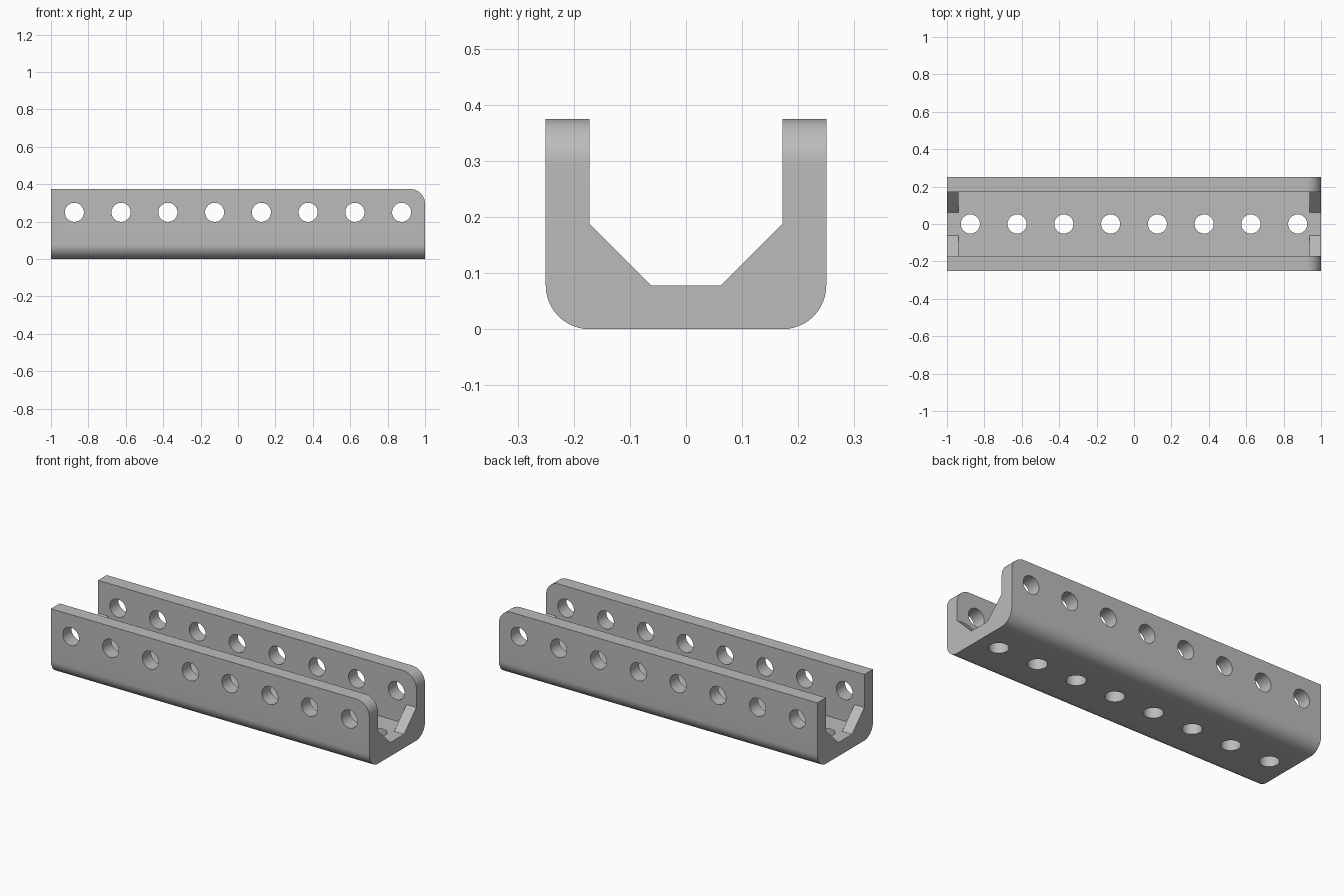
import bpy
import bmesh
from math import pi, radians
from mathutils import Matrix, Vector

if "Cube" in bpy.data.objects:
    bpy.data.objects.remove(bpy.data.objects["Cube"])

HALF_W, HEIGHT, WALL = 0.25, 0.375, 0.078
INNER = HALF_W - WALL
GUSSET_T, GUSSET_H = 0.0625, 0.11
HOLE_R, HOLE_Z, PITCH, COUNT = 0.051, 0.25, 0.25, 8

metal = bpy.data.materials.new("plain_grey")
metal.use_nodes = True
grey = (0.5, 0.5, 0.5, 1)
metal.diffuse_color = grey
metal.node_tree.nodes["Principled BSDF"].inputs["Base Color"].default_value = grey


def make_object(name, bm):
    bmesh.ops.recalc_face_normals(bm, faces=bm.faces)
    mesh = bpy.data.meshes.new(name)
    bm.to_mesh(mesh)
    bm.free()
    mesh.materials.append(metal)
    ob = bpy.data.objects.new(name, mesh)
    bpy.context.collection.objects.link(ob)
    return ob


def extrude_profile(bm, points, x0, x1):
    """Extrude a (y, z) outline along x."""
    face = bm.faces.new([bm.verts.new((x0, y, z)) for y, z in points])
    out = bmesh.ops.extrude_face_region(bm, geom=[face])
    moved = [v for v in out["geom"] if isinstance(v, bmesh.types.BMVert)]
    bmesh.ops.translate(bm, vec=(x1 - x0, 0, 0), verts=moved)


def round_edges(bm, test, radius):
    edges = [e for e in bm.edges if all(test(v.co) for v in e.verts)]
    bmesh.ops.bevel(bm, geom=edges, offset=radius, segments=12,
                    profile=0.5, affect="EDGES")


# U-shaped channel with rounded lower edges and rounded wall tips at one end
bm = bmesh.new()
half = [(HALF_W, 0), (HALF_W, HEIGHT), (INNER, HEIGHT), (INNER, WALL)]
extrude_profile(bm, half + [(-y, z) for y, z in reversed(half)], -1, 1)
round_edges(bm, lambda c: c.x > 0.99 and c.z > HEIGHT - 0.001, 0.08)
for side in (-1, 1):
    round_edges(bm, lambda c: c.z < 0.001 and c.y * side > HALF_W - 0.001, WALL)
channel = make_object("channel", bm)

# Corner gussets, sunk into the floor and walls
bm = bmesh.new()
sink = 0.03
for end in (-1, 1):
    for side in (-1, 1):
        outline = [(INNER - GUSSET_H, WALL), (INNER, WALL + GUSSET_H),
                   (INNER + sink, WALL + GUSSET_H), (INNER + sink, WALL - sink),
                   (INNER - GUSSET_H, WALL - sink)]
        extrude_profile(bm, [(y * side, z) for y, z in outline],
                        end * (1 - GUSSET_T), end)
gussets = make_object("corner_gussets", bm)

# Drills for the wall holes and the floor holes
bm = bmesh.new()
for i in range(COUNT):
    x = (i - (COUNT - 1) / 2) * PITCH
    across = Matrix.Translation((x, 0, HOLE_Z)) @ Matrix.Rotation(pi / 2, 4, "X")
    down = Matrix.Translation((x, 0, 0.04))
    for matrix, depth in ((across, 0.7), (down, 0.2)):
        bmesh.ops.create_cone(bm, cap_ends=True, segments=40, radius1=HOLE_R,
                              radius2=HOLE_R, depth=depth, matrix=matrix)
drills = make_object("hole_drills", bm)

# Join the gussets, drill the holes and shade
bpy.ops.object.select_all(action="DESELECT")
bpy.context.view_layer.objects.active = channel
channel.select_set(True)
for helper, operation in ((gussets, "UNION"), (drills, "DIFFERENCE")):
    mod = channel.modifiers.new(helper.name, "BOOLEAN")
    mod.operation, mod.object, mod.solver = operation, helper, "EXACT"
    bpy.ops.object.modifier_apply(modifier=mod.name)
    bpy.data.objects.remove(helper)
bpy.ops.object.shade_smooth_by_angle(angle=radians(30))
